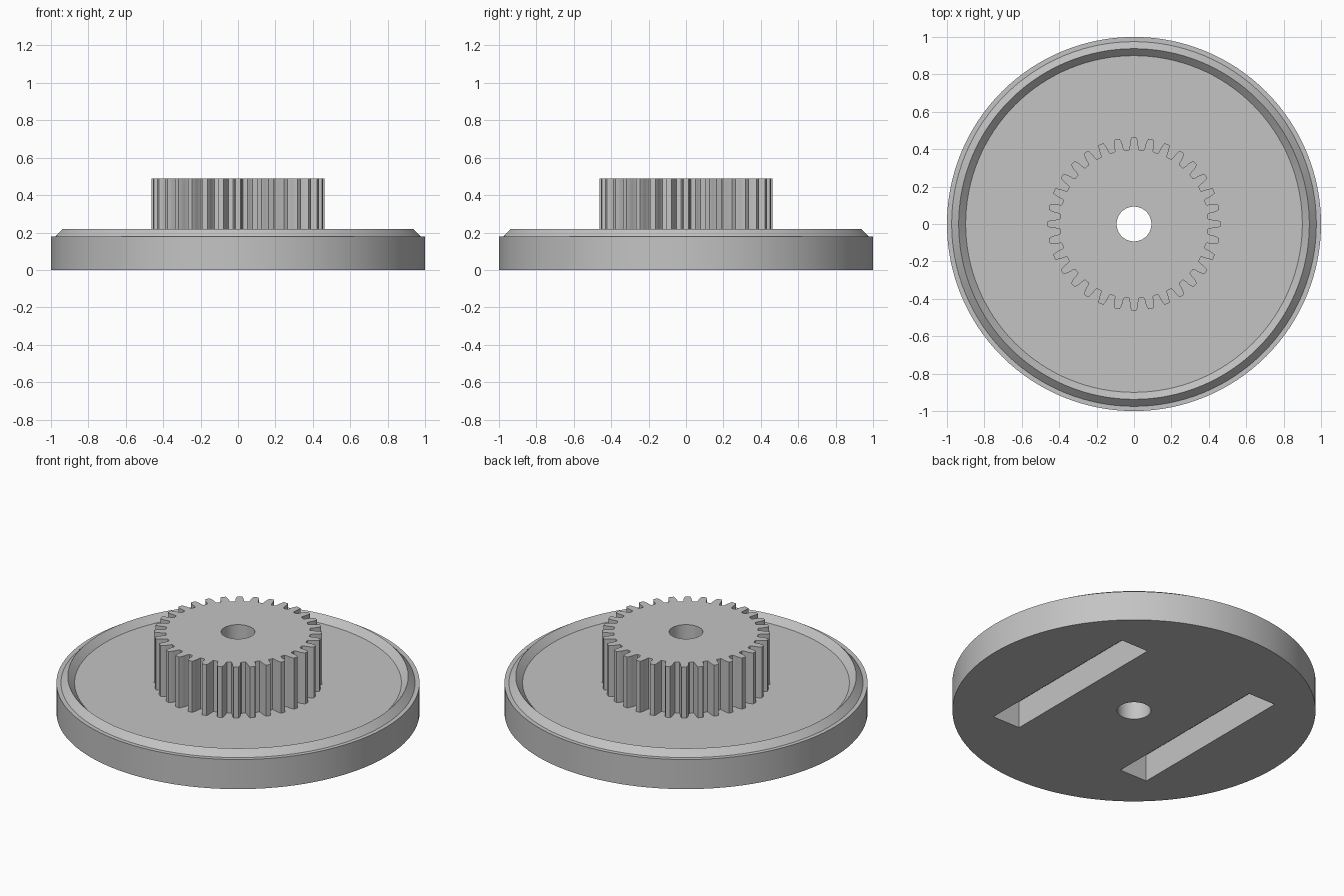
import bpy
import bmesh
from math import cos, sin, pi

cube = bpy.data.objects.get("Cube")
if cube:
    bpy.data.objects.remove(cube, do_unlink=True)

BORE = 0.093        # radius of the shaft hole
DECK = 0.18         # top of the plate, where the gear stands
GEAR_TOP = 0.49
TEETH = 32

grey = bpy.data.materials.new("light grey")
grey.use_nodes = True
colour = (0.55, 0.55, 0.55, 1)
grey.diffuse_color = colour
grey.node_tree.nodes["Principled BSDF"].inputs["Base Color"].default_value = colour


def finish(bm, name):
    """Turn a bmesh into a named grey object."""
    bmesh.ops.recalc_face_normals(bm, faces=bm.faces)
    mesh = bpy.data.meshes.new(name)
    bm.to_mesh(mesh)
    bm.free()
    mesh.materials.append(grey)
    obj = bpy.data.objects.new(name, mesh)
    bpy.context.collection.objects.link(obj)
    return obj


def activate(obj):
    bpy.ops.object.select_all(action='DESELECT')
    obj.select_set(True)
    bpy.context.view_layer.objects.active = obj


def bridge_loops(bm, loops):
    """Join closed loops of points one after another, and the last to the first."""
    rings = [[bm.verts.new(p) for p in loop] for loop in loops]
    for a, b in zip(rings, rings[1:] + rings[:1]):
        for i in range(len(a)):
            j = (i + 1) % len(a)
            bm.faces.new((a[i], a[j], b[j], b[i]))


def circle(radius, z, angles):
    return [(radius * cos(a), radius * sin(a), z) for a in angles]


# Plate: a turned profile with a raised V-shaped ridge near the edge
profile = [(BORE, 0), (1, 0), (1, DECK), (0.975, DECK),
           (0.9375, 0.219), (0.9, DECK), (BORE, DECK)]
steps = [2 * pi * i / 128 for i in range(128)]
bm = bmesh.new()
bridge_loops(bm, [circle(r, z, steps) for r, z in profile])
plate = finish(bm, "base_plate")

# Two long blind slots in the underside
for side in (-1, 1):
    bm = bmesh.new()
    bmesh.ops.create_cube(bm, size=1)
    bmesh.ops.scale(bm, vec=(0.185, 1.1, 0.33), verts=bm.verts)
    bmesh.ops.translate(bm, vec=(side * 0.457, 0, 0), verts=bm.verts)
    cutter = finish(bm, "slot_cutter")
    cutter.hide_render = True
    activate(plate)
    cut = plate.modifiers.new("slot", 'BOOLEAN')
    cut.operation = 'DIFFERENCE'
    cut.solver = 'EXACT'
    cut.object = cutter
    bpy.ops.object.modifier_apply(modifier=cut.name)
    bpy.data.objects.remove(cutter, do_unlink=True)

# Gear: one curved tooth flank, mirrored and repeated around the axis
flank = [(0.398, 0.068), (0.405, 0.058), (0.43, 0.051), (0.45, 0.04), (0.462, 0.029)]
tooth = [(r, -a) for r, a in flank] + [(r, a) for r, a in reversed(flank)]
outline = [(r, a + 2 * pi * t / TEETH) for t in range(TEETH) for r, a in tooth]
angles = [a for r, a in outline]


def gear_outline(z):
    return [(r * cos(a), r * sin(a), z) for r, a in outline]


bm = bmesh.new()
bridge_loops(bm, [circle(BORE, DECK, angles), gear_outline(DECK),
                  gear_outline(GEAR_TOP), circle(BORE, GEAR_TOP, angles)])
gear = finish(bm, "spur_gear")

# Smooth the round walls, keep the edges crisp
for obj in (plate, gear):
    activate(obj)
    bpy.ops.object.shade_smooth_by_angle(angle=pi / 6)
